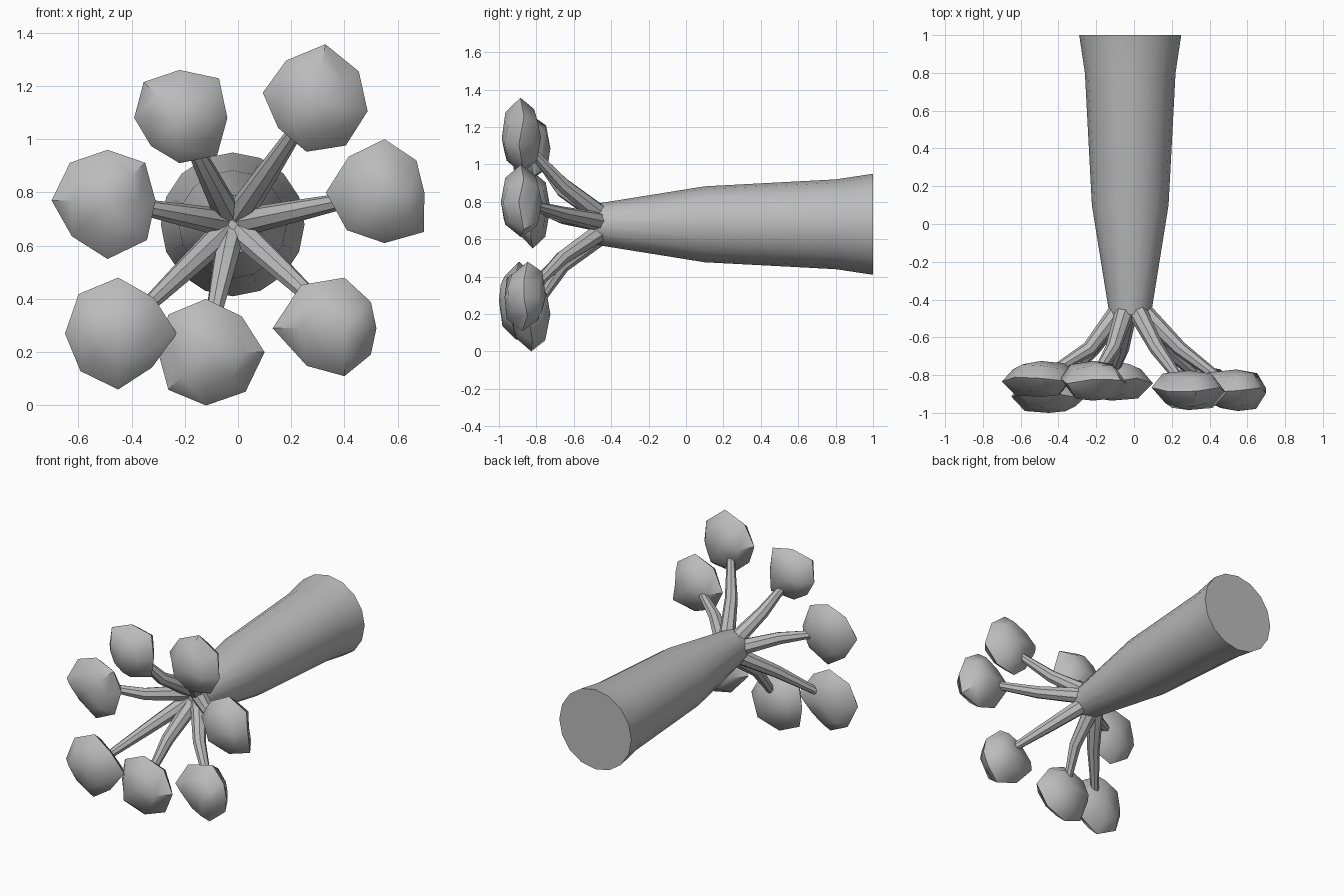
import bpy
import math
from mathutils import Vector

cube = bpy.data.objects.get("Cube")
if cube:
    bpy.data.objects.remove(cube)

grey = bpy.data.materials.new("plain_grey")
grey.use_nodes = True
tone = (0.5, 0.5, 0.5, 1)
grey.diffuse_color = tone
grey.node_tree.nodes["Principled BSDF"].inputs["Base Color"].default_value = tone

AXIS = Vector((-0.02, 0, 0.68))


def loft(name, rings, angle):
    """Skin a list of equal rings and close both ends; a one-point ring is a pole."""
    verts, faces, starts = [], [], []
    for ring in rings:
        starts.append(len(verts))
        verts += ring
    for k in range(len(rings) - 1):
        a, b = starts[k], starts[k + 1]
        n, m = len(rings[k]), len(rings[k + 1])
        count = max(n, m)
        for i in range(count):
            j = (i + 1) % count
            quad = [a + i % n, a + j % n, b + j % m, b + i % m]
            faces.append(list(dict.fromkeys(quad)))
    for s, ring in ((starts[0], rings[0]), (starts[-1], rings[-1])):
        if len(ring) > 1:
            face = list(range(s, s + len(ring)))
            faces.append(face[::-1] if s == 0 else face)
    mesh = bpy.data.meshes.new(name)
    mesh.from_pydata(verts, [], faces)
    mesh.materials.append(grey)
    obj = bpy.data.objects.new(name, mesh)
    bpy.context.collection.objects.link(obj)
    bpy.ops.object.select_all(action="DESELECT")
    obj.select_set(True)
    bpy.context.view_layer.objects.active = obj
    # make every shell face outward
    bpy.ops.object.mode_set(mode="EDIT")
    bpy.ops.mesh.select_all(action="SELECT")
    bpy.ops.mesh.normals_make_consistent(inside=False)
    bpy.ops.object.mode_set(mode="OBJECT")
    bpy.ops.object.shade_smooth_by_angle(angle=math.radians(angle))
    return obj


def circle(centre, direction, radius, sides):
    turn = direction.to_track_quat("Z", "Y")
    return [centre + turn @ Vector((radius * math.cos(math.tau * i / sides),
                                    radius * math.sin(math.tau * i / sides), 0))
            for i in range(sides)]


# Trunk, lying along y with its wide foot at the back
trunk_profile = [(-0.48, 0.11), (0.1, 0.203), (0.8, 0.24), (1.0, 0.27)]
loft("trunk", [circle(AXIS + Vector((0, y, 0)), Vector((0, 1, 0)), r, 16)
               for y, r in trunk_profile], 40)


def branch(name, tip):
    """Tapered limb that bends once on its way to a foliage clump."""
    out = Vector((tip.x, 0, tip.z)) - AXIS
    base = AXIS + out.normalized() * 0.055 + Vector((0, -0.45, 0))
    bend = AXIS + out * 0.46 + Vector((0, -0.66, 0))
    end = AXIS + out * 0.88 + Vector((0, tip.y + 0.04, 0))
    root = AXIS + Vector((0, -0.4, 0))
    path = [(root, bend - base, 0.045), (base, bend - base, 0.052),
            (bend, end - base, 0.04), (end, end - bend, 0.024)]
    loft(name, [circle(p, d, r, 8) for p, d, r in path], 40)


def foliage(name, peak, depth, start, radii):
    """Squashed lumpy clump: radii give its outline around the front peak."""
    rim = []
    for i, r in enumerate(radii):
        a = math.radians(start + 45 * i)
        rim.append(peak + Vector((math.cos(a), 0, math.sin(a))) * r / 100)
    middle = sum(rim, Vector()) / len(rim)
    rings = [[peak - Vector((0, depth, 0))]]
    for lat in (-50, 0, 45):
        s, c = math.sin(math.radians(lat)), math.cos(math.radians(lat))
        hub = peak if lat < 0 else middle
        ring = []
        for i, p in enumerate(rim):
            wobble = 0.015 * math.sin(2.3 * i + start + peak.x * 9)
            ring.append(hub.lerp(p, c) + Vector((0, depth * s + wobble, 0)))
        rings.append(ring)
    rings.append([middle + Vector((0, depth, 0))])
    loft(name, rings, 50)


# Each clump: name, peak position, half depth, first angle, outline radii in hundredths
clumps = [
    ("right_side", (-0.49, -0.82, 0.77), 0.095, 0, (18, 20, 19, 20, 21, 19, 22, 21)),
    ("upper_right", (-0.22, -0.83, 1.08), 0.105, 0, (18, 21, 18, 19, 17, 15, 17, 20)),
    ("upper_left", (0.29, -0.88, 1.14), 0.105, -10, (20, 20, 22, 19, 20, 17, 19, 20)),
    ("left_side", (0.55, -0.88, 0.8), 0.11, 0, (15, 17, 20, 19, 22, 20, 19, 21)),
    ("lower_left", (0.4, -0.86, 0.29), 0.11, 0, (12, 14, 19, 23, 27, 20, 18, 14)),
    ("bottom", (-0.12, -0.83, 0.2), 0.105, 0, (22, 19, 20, 20, 18, 20, 20, 21)),
    ("lower_right", (-0.45, -0.9, 0.27), 0.1, 0, (22, 19, 21, 21, 20, 20, 21, 18)),
]
for label, peak, depth, start, radii in clumps:
    foliage(label + "_foliage", Vector(peak), depth, start, radii)
    branch(label + "_branch", Vector(peak))
